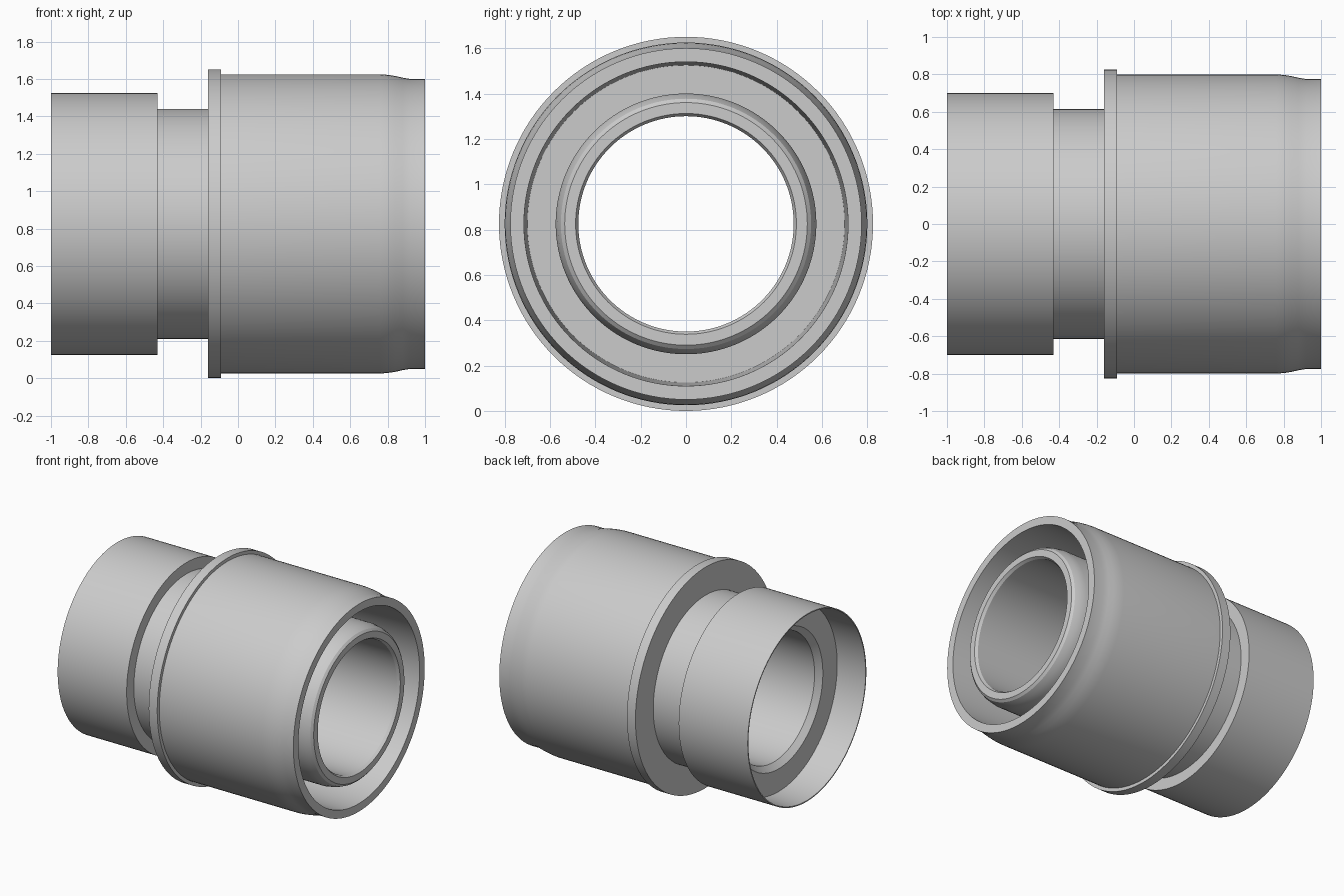
import bpy, bmesh, math

if "Cube" in bpy.data.objects:
    bpy.data.objects.remove(bpy.data.objects["Cube"])

AXIS_Z = 0.825
SIDES = 128

# Closed cross-section of the coupling as (x along axis, radius)
profile = [
    # thin rear collar, neck, flange
    (-1.0, 0.70), (-0.43, 0.70), (-0.43, 0.615), (-0.16, 0.615),
    (-0.16, 0.825), (-0.09, 0.825), (-0.09, 0.80),
    # main sleeve with softly necked front end
    (0.76, 0.80), (0.80, 0.797), (0.84, 0.791), (0.88, 0.782),
    (0.92, 0.775), (1.0, 0.775),
    # front rim and ring-shaped cavity
    (1.0, 0.715), (0.4, 0.70), (0.4, 0.575),
    # inner tube with rounded nose
    (0.90, 0.575), (0.95, 0.566), (0.985, 0.552), (1.0, 0.535),
    (1.0, 0.487), (0.98, 0.475),
    # bore, then rear recess inside the collar
    (-0.73, 0.475), (-0.77, 0.515), (-0.77, 0.685), (-1.0, 0.692),
]


def lathe(name, points, sides):
    """Spin a closed profile around the x axis."""
    bm = bmesh.new()
    rings = []
    for i in range(sides):
        a = 2 * math.pi * i / sides
        rings.append([bm.verts.new((x, r * math.sin(a), AXIS_Z + r * math.cos(a)))
                      for x, r in points])
    n = len(points)
    for i in range(sides):
        a, b = rings[i], rings[(i + 1) % sides]
        for j in range(n):
            k = (j + 1) % n
            bm.faces.new((a[j], a[k], b[k], b[j]))
    bmesh.ops.recalc_face_normals(bm, faces=bm.faces)
    mesh = bpy.data.meshes.new(name)
    bm.to_mesh(mesh)
    bm.free()
    obj = bpy.data.objects.new(name, mesh)
    bpy.context.collection.objects.link(obj)
    return obj


coupling = lathe("pipe_coupling", profile, SIDES)
bpy.context.view_layer.objects.active = coupling
coupling.select_set(True)
bpy.ops.object.shade_smooth_by_angle(angle=math.radians(25))
